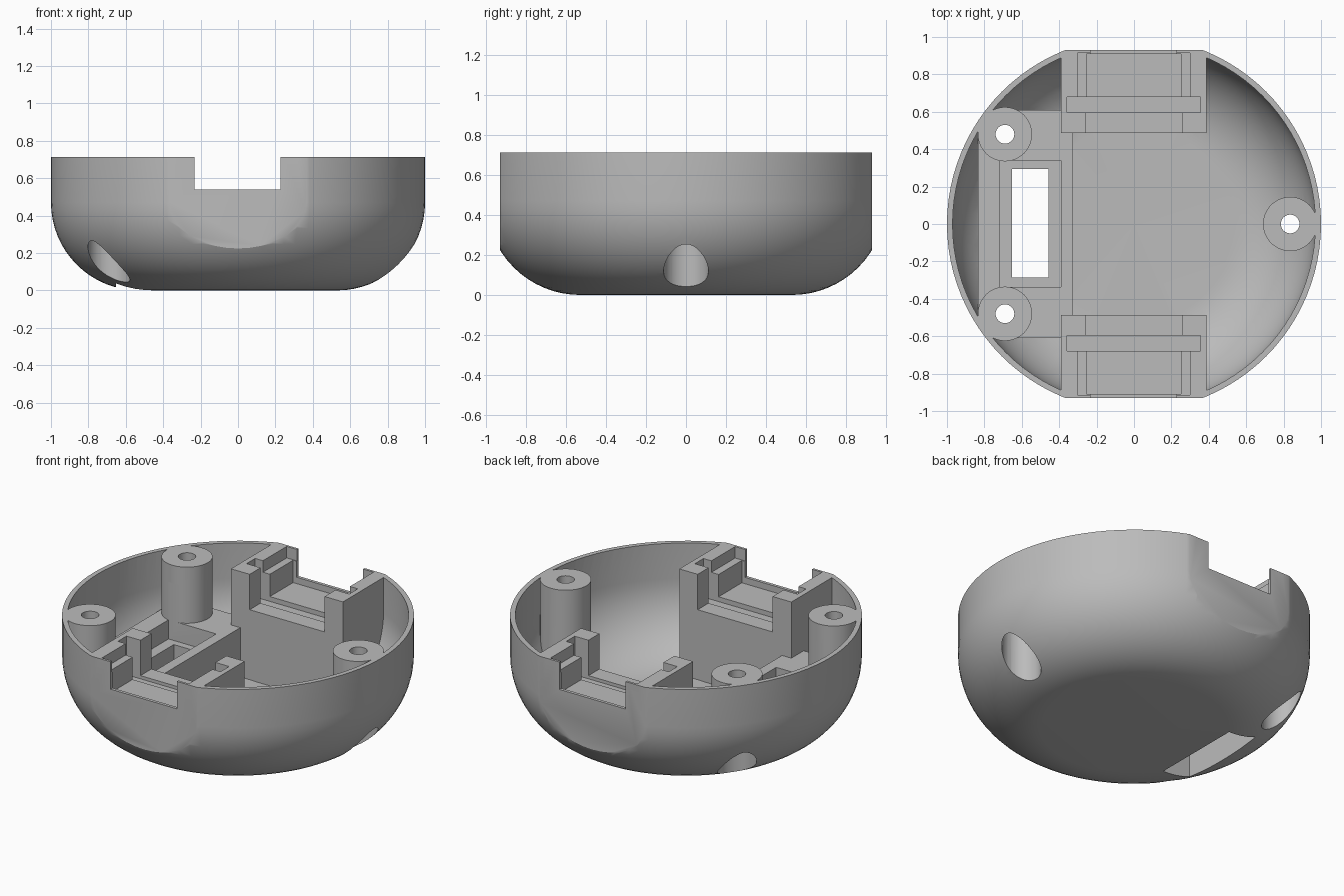
import bpy, bmesh, math

if "Cube" in bpy.data.objects:
    bpy.data.objects.remove(bpy.data.objects["Cube"], do_unlink=True)

HEIGHT = 0.712      # rim height
FLAT = 0.93         # half depth at the two flats
ABOVE = 1.0         # well clear of the rim

grey = bpy.data.materials.new("plain grey")
grey.use_nodes = True
grey.diffuse_color = (0.5, 0.5, 0.5, 1)
grey.node_tree.nodes["Principled BSDF"].inputs["Base Color"].default_value = (0.5, 0.5, 0.5, 1)


def finish(bm, name):
    bmesh.ops.recalc_face_normals(bm, faces=bm.faces)
    mesh = bpy.data.meshes.new(name)
    bm.to_mesh(mesh)
    bm.free()
    mesh.materials.append(grey)
    obj = bpy.data.objects.new(name, mesh)
    bpy.context.collection.objects.link(obj)
    return obj


def box(name, x0, x1, y0, y1, z0, z1):
    bm = bmesh.new()
    bmesh.ops.create_cube(bm, size=1)
    for v in bm.verts:
        v.co = ((x0 + x1) / 2 + v.co.x * (x1 - x0),
                (y0 + y1) / 2 + v.co.y * (y1 - y0),
                (z0 + z1) / 2 + v.co.z * (z1 - z0))
    return finish(bm, name)


def cylinder(name, x, y, radius, z0, z1):
    bm = bmesh.new()
    bmesh.ops.create_cone(bm, cap_ends=True, segments=48, radius1=radius,
                          radius2=radius, depth=z1 - z0)
    bmesh.ops.translate(bm, verts=bm.verts, vec=(x, y, (z0 + z1) / 2))
    return finish(bm, name)


def bowl(name, radius, fillet, bottom, top):
    """Solid of revolution: flat bottom, rounded edge, straight wall."""
    points = [(0, bottom)]
    for i in range(17):
        a = math.pi / 2 * i / 16
        points.append((radius - fillet + fillet * math.sin(a),
                       bottom + fillet - fillet * math.cos(a)))
    points += [(radius, top), (0, top)]
    bm = bmesh.new()
    verts = [bm.verts.new((r, 0, z)) for r, z in points]
    edges = [bm.edges.new(pair) for pair in zip(verts, verts[1:])]
    bmesh.ops.spin(bm, geom=verts + edges, axis=(0, 0, 1), cent=(0, 0, 0),
                   angle=2 * math.pi, steps=96)
    bmesh.ops.remove_doubles(bm, verts=bm.verts, dist=0.0001)
    return finish(bm, name)


def carve(target, cutter, operation="DIFFERENCE"):
    cutter.hide_render = True
    mod = target.modifiers.new("carve", "BOOLEAN")
    mod.object = cutter
    mod.operation = operation
    mod.solver = "EXACT"
    bpy.context.view_layer.objects.active = target
    bpy.ops.object.modifier_apply(modifier=mod.name)
    bpy.data.objects.remove(cutter, do_unlink=True)


def side_box(name, side, x0, x1, near, far, z0, z1):
    y0, y1 = sorted((side * near, side * far))
    return box(name, x0, x1, y0, y1, z0, z1)


# Outer body with flats at front and back
shell = bowl("round_case_shell", 1.0, 0.47, 0.0, HEIGHT)
carve(shell, box("flats", -2, 2, -FLAT, FLAT, -1, 2), "INTERSECT")

# Hollow, keeping the port blocks, raised platform and screw posts solid
posts = [(-0.69, 0.48), (-0.69, -0.48), (0.835, 0)]
hollow = bowl("hollow", 0.97, 0.44, 0.05, ABOVE)
for side in (-1, 1):
    carve(hollow, side_box("port_block", side, -0.39, 0.387, 0.487, 1.2, -0.2, 1.2))
carve(hollow, box("platform", -0.835, -0.325, -0.61, 0.61, -0.2, 0.36))
for x, y in posts:
    carve(hollow, cylinder("post", x, y, 0.145, -0.2, 1.2))
carve(shell, hollow)

# Port pockets: inner sill, flange slot, ledges, bed and outer notch
for side in (-1, 1):
    carve(shell, side_box("sill", side, -0.26, 0.26, 0.45, 0.62, 0.49, ABOVE))
    carve(shell, side_box("flange_slot", side, -0.357, 0.355, 0.595, 0.68, 0.47, ABOVE))
    carve(shell, side_box("ledges", side, -0.303, 0.3, 0.64, 0.915, 0.64, ABOVE))
    carve(shell, side_box("bed", side, -0.255, 0.25, 0.65, 0.91, 0.5, ABOVE))
    carve(shell, side_box("notch", side, -0.233, 0.227, 0.88, 1.2, 0.54, ABOVE))

# Recess in the platform and the slot through the base
carve(shell, box("recess", -0.72, -0.39, -0.337, 0.34, 0.24, 0.6))
carve(shell, box("base_slot", -0.652, -0.457, -0.287, 0.295, -0.2, 0.5))

# Screw holes with wide bores from below
for x, y in posts:
    carve(shell, cylinder("bore", x, y, 0.112, -0.2, 0.55))
    carve(shell, cylinder("screw_hole", x, y, 0.05, 0.4, ABOVE))

# Smooth curved walls, keep the edges sharp
bpy.ops.object.select_all(action="DESELECT")
shell.select_set(True)
bpy.context.view_layer.objects.active = shell
bpy.ops.object.shade_smooth_by_angle(angle=math.radians(30))
